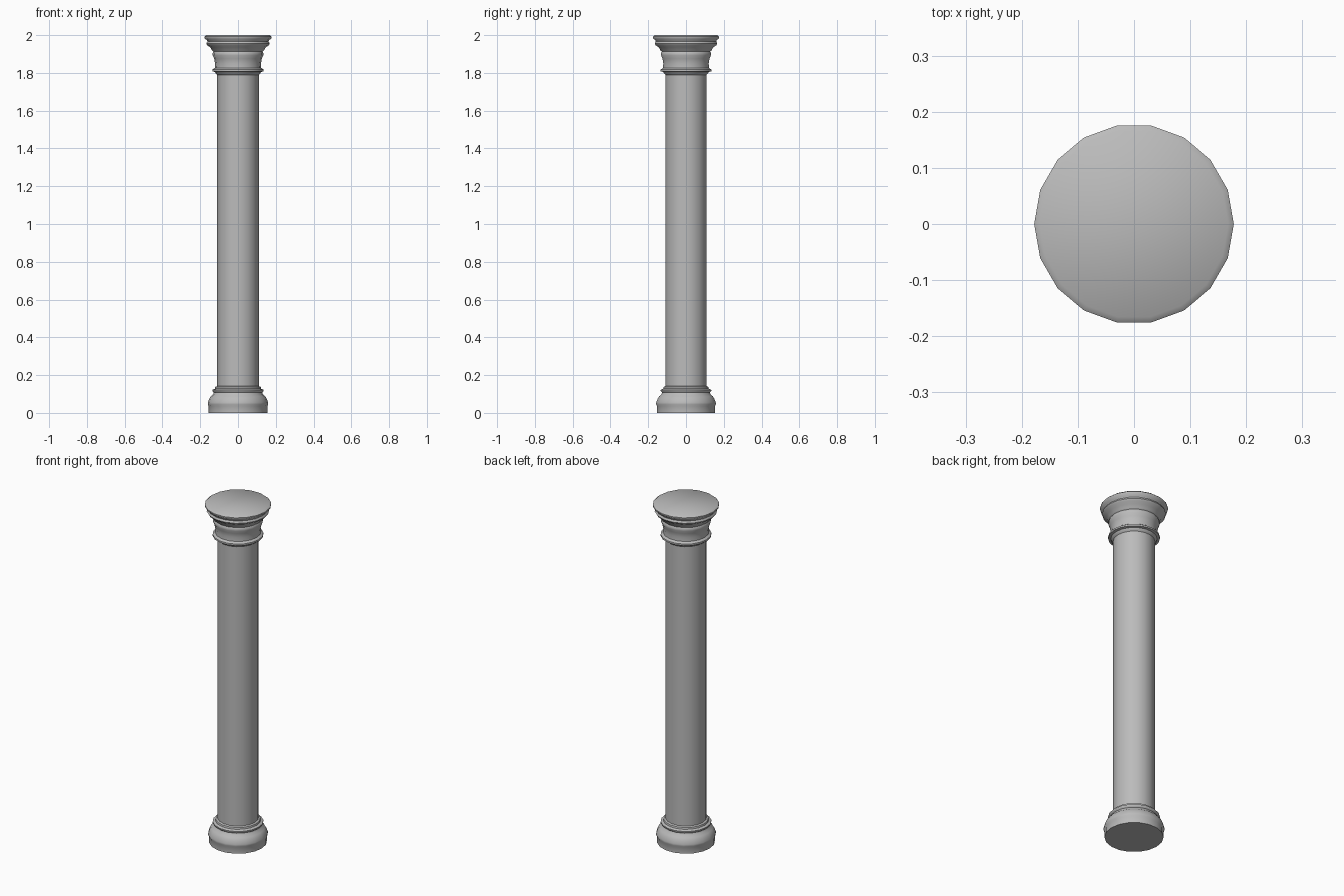
import bpy
import bmesh
from math import cos, sin, tau, radians

SIDES = 18

cube = bpy.data.objects.get("Cube")
if cube:
    bpy.data.objects.remove(cube)

stone = bpy.data.materials.new("grey_stone")
stone.use_nodes = True
stone.diffuse_color = (0.5, 0.5, 0.5, 1)
stone.node_tree.nodes["Principled BSDF"].inputs["Base Color"].default_value = (0.5, 0.5, 0.5, 1)


def lathe(name, profile, cap_bottom=False, cap_top=False):
    """Turn a (radius, height) profile around the z axis."""
    bm = bmesh.new()
    rings = [[bm.verts.new((r * cos(tau * i / SIDES), r * sin(tau * i / SIDES), z))
              for i in range(SIDES)] for r, z in profile]
    for low, high in zip(rings, rings[1:]):
        for i in range(SIDES):
            j = (i + 1) % SIDES
            bm.faces.new((low[i], low[j], high[j], high[i]))
    if cap_bottom:
        bm.faces.new(rings[0][::-1])
    if cap_top:
        bm.faces.new(rings[-1])
    mesh = bpy.data.meshes.new(name)
    bm.to_mesh(mesh)
    bm.free()
    mesh.materials.append(stone)
    obj = bpy.data.objects.new(name, mesh)
    bpy.context.collection.objects.link(obj)
    bpy.ops.object.select_all(action="DESELECT")
    obj.select_set(True)
    bpy.context.view_layer.objects.active = obj
    bpy.ops.object.shade_smooth_by_angle(angle=radians(50))
    return obj


# Moulded foot
lathe("base", [
    (0.155, 0), (0.155, 0.035), (0.16, 0.045), (0.16, 0.055), (0.152, 0.075),
    (0.144, 0.088), (0.132, 0.098), (0.128, 0.108), (0.136, 0.115),
    (0.136, 0.122), (0.122, 0.128), (0.12, 0.138), (0.11, 0.142),
], cap_bottom=True)

# Plain straight shaft
lathe("shaft", [(0.11, 0.142), (0.11, 1.79)])

# Flared capital with neck ring, bell and double top moulding
lathe("capital", [
    (0.11, 1.79), (0.118, 1.797), (0.122, 1.805), (0.136, 1.808), (0.136, 1.818),
    (0.123, 1.827), (0.122, 1.85), (0.126, 1.875), (0.134, 1.893), (0.134, 1.905),
    (0.13, 1.912), (0.137, 1.918), (0.146, 1.935), (0.162, 1.945), (0.168, 1.955),
    (0.162, 1.966), (0.165, 1.973), (0.178, 1.984), (0.178, 1.992), (0.168, 2),
], cap_top=True)
